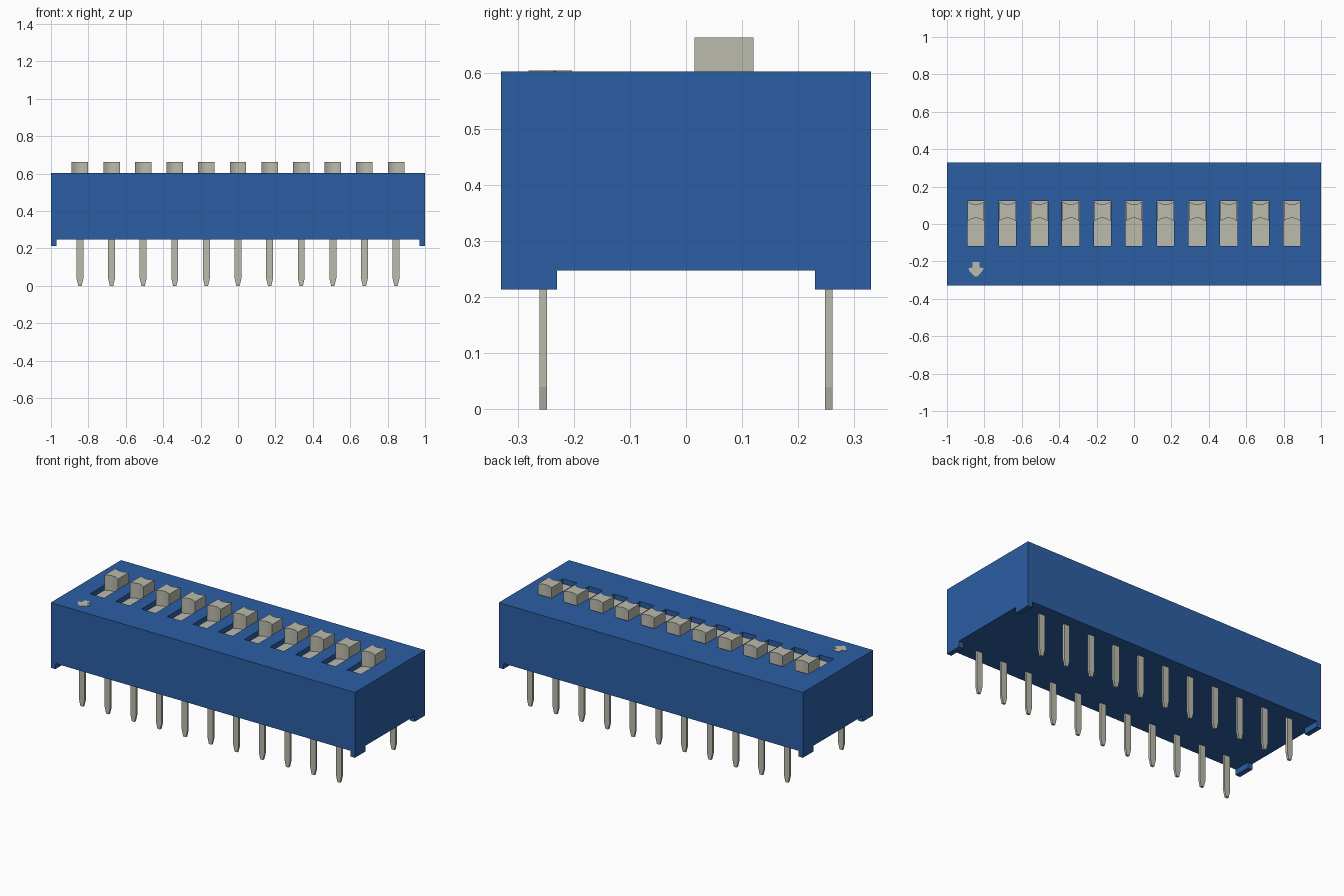
import bpy, bmesh, math
from mathutils import Vector

cube = bpy.data.objects.get("Cube")
if cube:
    bpy.data.objects.remove(cube, do_unlink=True)


def material(name, rgb):
    m = bpy.data.materials.new(name)
    m.use_nodes = True
    col = (*rgb, 1.0)
    m.diffuse_color = col
    m.node_tree.nodes["Principled BSDF"].inputs["Base Color"].default_value = col
    return m


BLUE = material("blue plastic", (0.025, 0.114, 0.376))
GREY = material("warm grey", (0.497, 0.497, 0.423))

COUNT, PITCH = 11, 0.169
COLUMNS = [(i - (COUNT - 1) / 2) * PITCH for i in range(COUNT)]
HALF_Y, BASE_Z, TOP_Z = 0.33, 0.248, 0.602
SLOT_HALF, SLOT_FRONT, SLOT_BACK, SLOT_DEPTH = 0.046, -0.117, 0.122, 0.03


def finish(bm, name, mats):
    bmesh.ops.recalc_face_normals(bm, faces=bm.faces)
    mesh = bpy.data.meshes.new(name)
    bm.to_mesh(mesh)
    bm.free()
    for m in mats:
        mesh.materials.append(m)
    ob = bpy.data.objects.new(name, mesh)
    bpy.context.collection.objects.link(ob)
    return ob


def prism(name, outline, direction, mat):
    """Solid made by extruding a closed outline along a direction."""
    bm = bmesh.new()
    face = bm.faces.new([bm.verts.new(p) for p in outline])
    ext = bmesh.ops.extrude_face_region(bm, geom=[face])
    verts = [g for g in ext["geom"] if isinstance(g, bmesh.types.BMVert)]
    bmesh.ops.translate(bm, verts=verts, vec=Vector(direction))
    return finish(bm, name, [mat])


# Housing: top panel laid out as a grid, slots sunk into it, walls and base added
bm = bmesh.new()
xs = [-1.0] + [x + s * SLOT_HALF for x in COLUMNS for s in (-1, 1)] + [1.0]
ys = [-HALF_Y, SLOT_FRONT, SLOT_BACK, HALF_Y]
grid = [[bm.verts.new((x, y, TOP_Z)) for y in ys] for x in xs]
slots = []
for i in range(len(xs) - 1):
    for j in range(3):
        f = bm.faces.new((grid[i][j], grid[i + 1][j], grid[i + 1][j + 1], grid[i][j + 1]))
        if j == 1 and i % 2 == 1:
            slots.append(f)
rim = [e for e in bm.edges if e.is_boundary]
walls = bmesh.ops.extrude_edge_only(bm, edges=rim)["geom"]
low = [g for g in walls if isinstance(g, bmesh.types.BMVert)]
bmesh.ops.translate(bm, verts=low, vec=(0, 0, BASE_Z - TOP_Z))
bmesh.ops.holes_fill(bm, edges=[e for e in bm.edges if e.is_boundary], sides=0)
for f in slots:
    new = bmesh.ops.extrude_discrete_faces(bm, faces=[f])["faces"][0]
    bmesh.ops.translate(bm, verts=new.verts[:], vec=(0, 0, -SLOT_DEPTH))
    new.material_index = 1
finish(bm, "housing", [BLUE, GREY])

# Corner feet
for sx, side in ((-1, "right"), (1, "left")):
    for sy, end in ((-1, "front"), (1, "back")):
        x0, x1, y0, y1 = sx * 0.97, sx, sy * 0.23, sy * HALF_Y
        prism(f"foot_{end}_{side}",
              [(x0, y0, 0.214), (x1, y0, 0.214), (x1, y1, 0.214), (x0, y1, 0.214)],
              (0, 0, BASE_Z - 0.214), BLUE)


def arc(cx, y_edge, depth, half, steps=8):
    """Shallow arc across the slider end, deepest in the middle."""
    return [(cx + half * t, y_edge + depth * (1 - t * t))
            for t in (-1 + 2 * k / steps for k in range(steps + 1))]


for n, x in enumerate(COLUMNS, 1):
    # Slider with scooped front and back ends
    outline = arc(x, 0.015, 0.017, 0.044) + arc(x, 0.12, -0.015, 0.044)[::-1]
    z0 = TOP_Z - SLOT_DEPTH - 0.005
    slider = prism(f"slider_{n}", [(px, py, z0) for px, py in outline],
                   (0, 0, 0.663 - z0), GREY)
    bpy.ops.object.select_all(action="DESELECT")
    slider.select_set(True)
    bpy.context.view_layer.objects.active = slider
    bpy.ops.object.shade_smooth_by_angle(angle=math.radians(30))

    # Flat pins with tapered tips, one per row
    for sy, row in ((-1, "front"), (1, "back")):
        y = sy * 0.2545 - 0.0065
        profile = [(-0.0185, 0.27), (-0.0185, 0.04), (-0.009, 0),
                   (0.009, 0), (0.0185, 0.04), (0.0185, 0.27)]
        prism(f"pin_{row}_{n}", [(x + px, y, pz) for px, pz in profile],
              (0, 0.013, 0), GREY)

# Painted arrow marker beside the first slot
half = [(0.019, -0.203), (0.019, -0.232), (0.04, -0.236), (0.036, -0.25), (0.006, -0.281)]
ring = half + [(-px, py) for px, py in reversed(half)]
prism("arrow_marker", [(COLUMNS[0] + px, py, TOP_Z - 0.002) for px, py in ring],
      (0, 0, 0.004), GREY)
